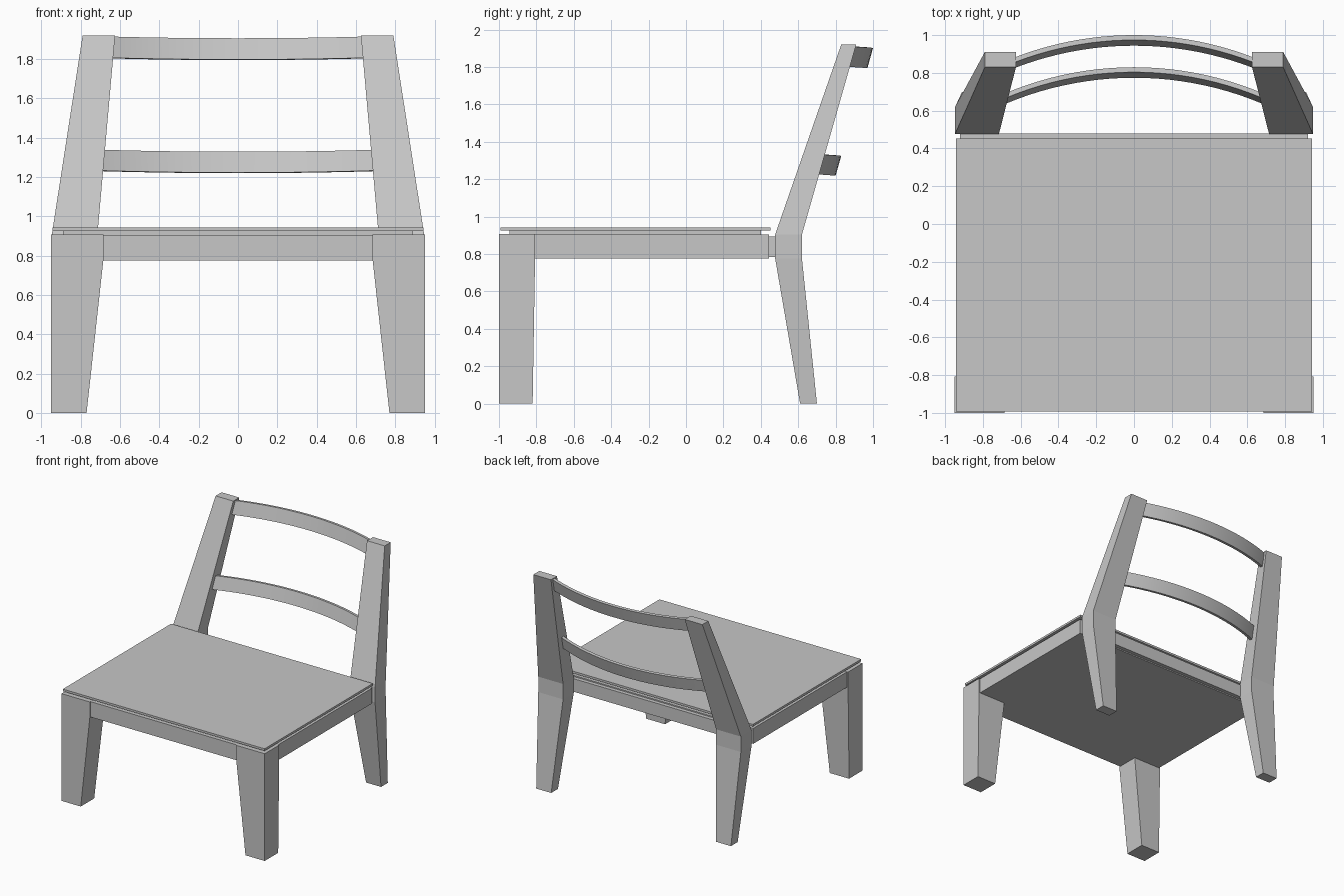
import bpy
import math

cube = bpy.data.objects.get("Cube")
if cube:
    bpy.data.objects.remove(cube, do_unlink=True)

grey = bpy.data.materials.new("plain grey")
grey.use_nodes = True
COLOUR = (0.57, 0.57, 0.57, 1)
grey.diffuse_color = COLOUR
grey.node_tree.nodes["Principled BSDF"].inputs["Base Color"].default_value = COLOUR


def loft(name, rings):
    """Skin a list of four-point rings and cap both ends."""
    verts = [p for ring in rings for p in ring]
    faces = [(3, 2, 1, 0), tuple(range(len(verts) - 4, len(verts)))]
    for r in range(len(rings) - 1):
        for i in range(4):
            j = (i + 1) % 4
            faces.append((r * 4 + i, r * 4 + j, r * 4 + 4 + j, r * 4 + 4 + i))
    mesh = bpy.data.meshes.new(name)
    mesh.from_pydata(verts, [], faces)
    mesh.materials.append(grey)
    obj = bpy.data.objects.new(name, mesh)
    bpy.context.collection.objects.link(obj)
    return obj


def rect(x0, x1, y0, y1, z):
    return [(x0, y0, z), (x1, y0, z), (x1, y1, z), (x0, y1, z)]


def box(name, x, y0, y1, z0, z1):
    return loft(name, [rect(-x, x, y0, y1, z) for z in (z0, z1)])


def leg_pair(name, sections):
    """Build a tapered leg through its sections, once on each side."""
    for side, label in ((1, "left"), (-1, "right")):
        rings = []
        for inner, outer, y0, y1, z in sections:
            x0, x1 = sorted((side * inner, side * outer))
            rings.append(rect(x0, x1, y0, y1, z))
        loft(f"{label}_{name}", rings)


def back_rail(name, half, y_back, z_low, z_high, steps=24):
    """Bowed, back-leaning slat between the posts."""
    radius, thick, lean = 1.75, 0.026, 0.03
    rings = []
    for i in range(steps + 1):
        x = half * (2 * i / steps - 1)
        sag = radius - math.sqrt(radius ** 2 - x ** 2)
        y = y_back - sag
        dz = 0.07 * sag
        rings.append([(x, y - lean - thick, z_low + dz), (x, y - lean, z_low + dz - 0.003),
                      (x, y, z_high + dz - 0.003), (x, y - thick, z_high + dz)])
    rail = loft(name, rings)
    bpy.ops.object.select_all(action="DESELECT")
    rail.select_set(True)
    bpy.context.view_layer.objects.active = rail
    bpy.ops.object.shade_smooth_by_angle(angle=math.radians(30))


# Seat: solid frame, inset spacer, thin top and rear strip
box("seat_frame", 0.94, -0.99, 0.445, 0.775, 0.905)
box("seat_spacer", 0.89, -0.945, 0.40, 0.905, 0.925)
box("seat_top", 0.943, -0.992, 0.453, 0.925, 0.943)
box("seat_rear_strip", 0.92, 0.445, 0.478, 0.785, 0.895)

# Legs: inner x, outer x, front y, back y, height
leg_pair("front_leg", [
    (0.77, 0.95, -1.0, -0.82, 0),
    (0.685, 0.95, -1.0, -0.807, 0.775),
    (0.685, 0.95, -1.0, -0.807, 0.906),
])
leg_pair("back_leg_and_post", [
    (0.77, 0.91, 0.61, 0.70, 0),
    (0.715, 0.947, 0.477, 0.62, 0.775),
    (0.715, 0.947, 0.477, 0.62, 0.905),
    (0.625, 0.79, 0.83, 0.91, 1.92),
])

# Backrest rails
back_rail("upper_back_rail", 0.68, 1.0, 1.797, 1.905)
back_rail("lower_back_rail", 0.75, 0.83, 1.222, 1.328)
